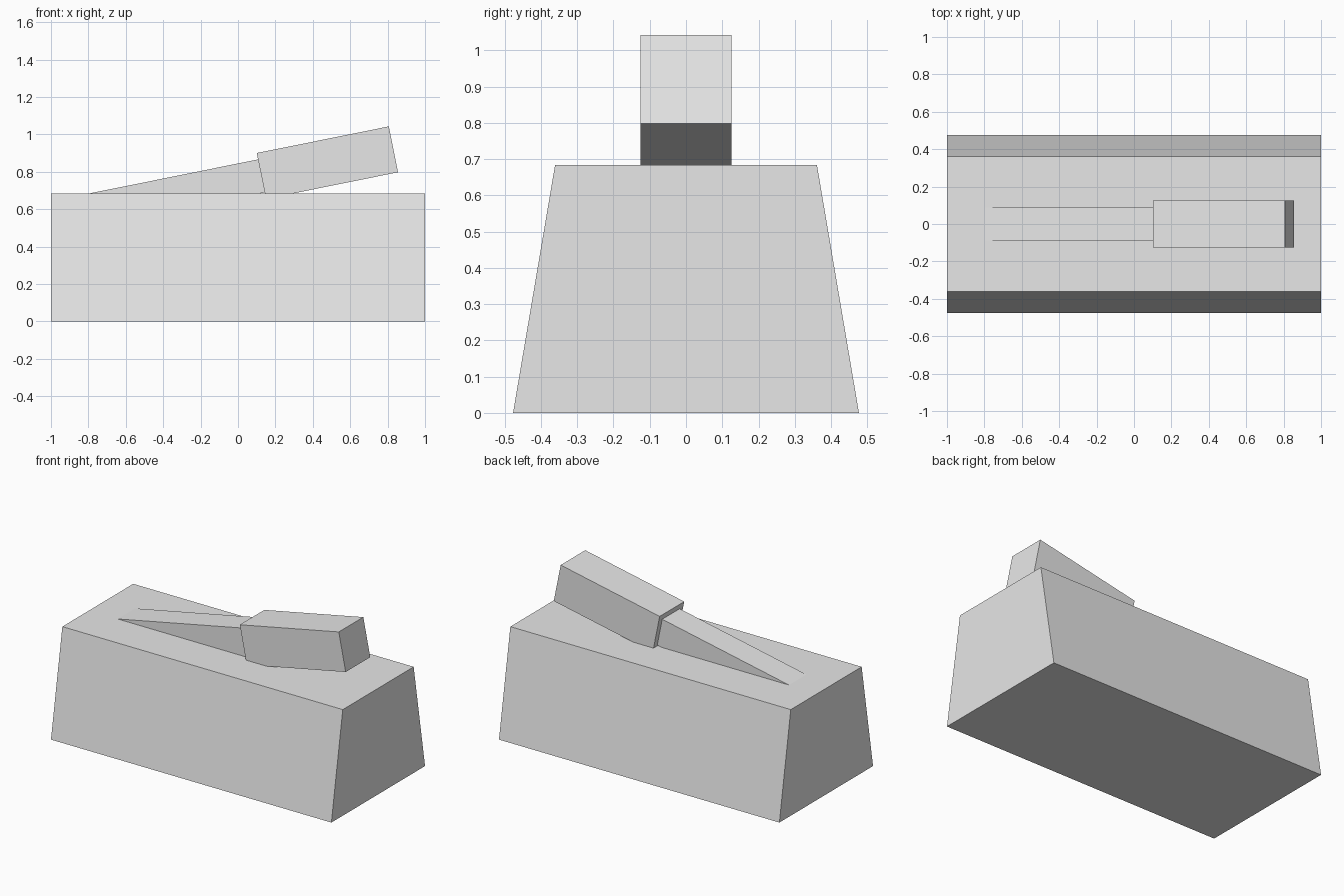
import bpy
import bmesh
from math import radians
from mathutils import Matrix, Vector

default = bpy.data.objects.get("Cube")
if default:
    bpy.data.objects.remove(default, do_unlink=True)

# Single flat grey
grey = bpy.data.materials.new("plain grey")
grey.use_nodes = True
colour = (0.8, 0.8, 0.8, 1)
grey.diffuse_color = colour
grey.node_tree.nodes["Principled BSDF"].inputs["Base Color"].default_value = colour

TILT = radians(-11.4)


def block(name, size, centre, tilt=0.0, top_scale=1.0):
    """Box with optional narrowing of its top in y and a tilt about y."""
    bm = bmesh.new()
    bmesh.ops.create_cube(bm, size=1)
    for v in bm.verts:
        if v.co.z > 0:
            v.co.y *= top_scale
        v.co = Vector(a * b for a, b in zip(v.co, size))
    bm.transform(Matrix.Translation(centre) @ Matrix.Rotation(tilt, 4, 'Y'))
    mesh = bpy.data.meshes.new(name)
    bm.to_mesh(mesh)
    bm.free()
    mesh.materials.append(grey)
    obj = bpy.data.objects.new(name, mesh)
    bpy.context.collection.objects.link(obj)
    return obj


# Tapered body, with the lever and its grip rising from the top
block("body", (2, 0.954, 0.684), (0, 0, 0.342), top_scale=0.757)
block("lever_arm", (1.22, 0.178, 0.18), (-0.282, 0, 0.696), TILT)
block("lever_grip", (0.72, 0.25, 0.25), (0.478, 0, 0.849), TILT)
